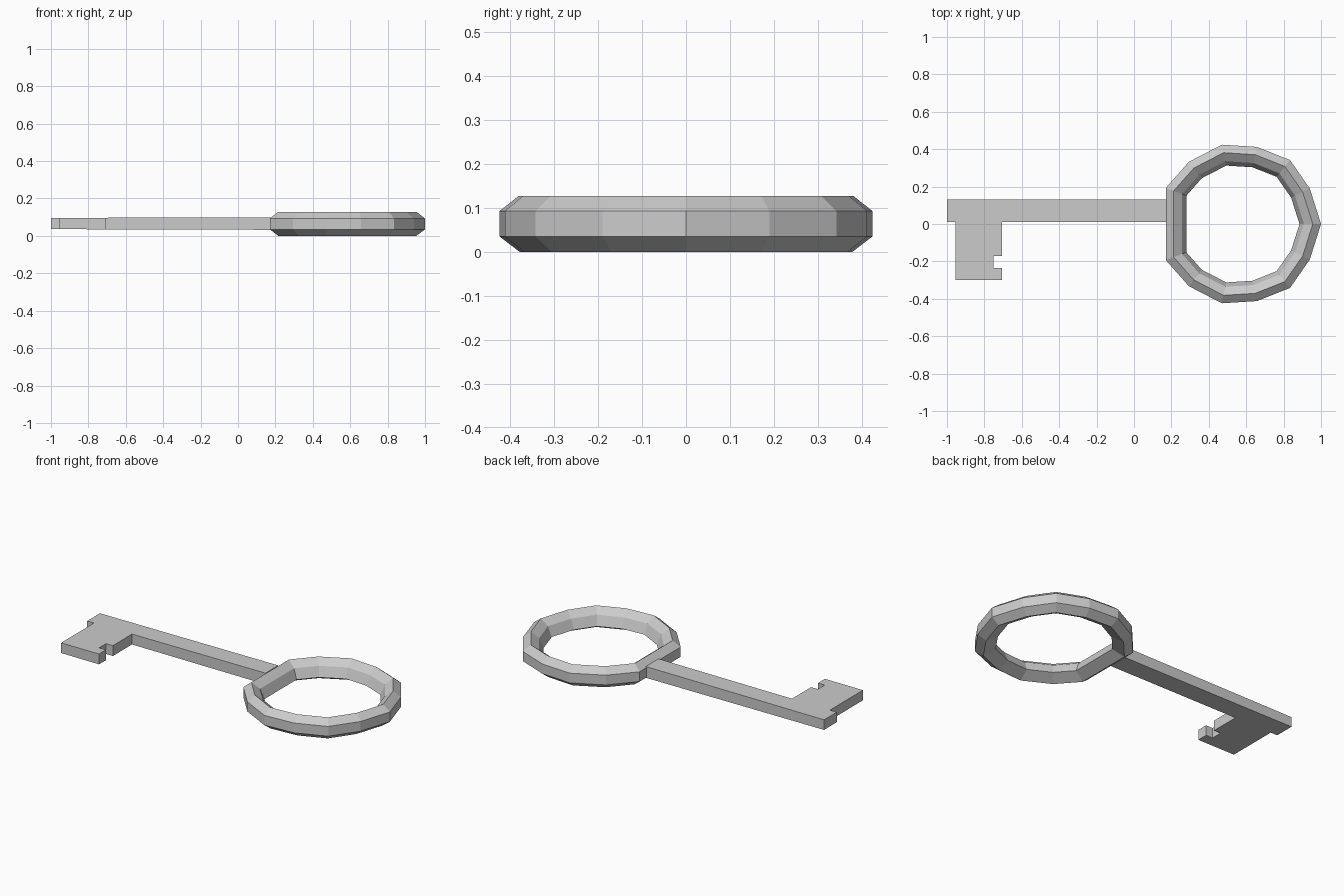
import bpy
from mathutils import Vector

if "Cube" in bpy.data.objects:
    bpy.data.objects.remove(bpy.data.objects["Cube"])


def make(name, verts, faces):
    mesh = bpy.data.meshes.new(name)
    mesh.from_pydata(verts, [], faces)
    mesh.update()
    obj = bpy.data.objects.new(name, mesh)
    bpy.context.collection.objects.link(obj)
    return obj


# Bow: a thirteen-sided loop, flat where the shaft joins
half = [(0.94, 0.19), (0.834, 0.342), (0.658, 0.412),
        (0.47, 0.424), (0.294, 0.333), (0.17, 0.193)]
loop = [Vector((1, 0))] + [Vector(p) for p in half]
loop += [Vector((x, -y)) for x, y in reversed(half)]
# Cross-section: (inward offset, height)
section = [(0, 0.035), (0, 0.093), (0.042, 0.127),
           (0.087, 0.093), (0.11, 0.035), (0.045, 0.0)]
n, m = len(loop), len(section)
verts = []
for i, p in enumerate(loop):
    a = (p - loop[i - 1]).normalized()
    b = (loop[(i + 1) % n] - p).normalized()
    na, nb = Vector((-a.y, a.x)), Vector((-b.y, b.x))
    miter = (na + nb) / (1 + na.dot(nb))
    for offset, z in section:
        q = p + miter * offset
        verts.append((q.x, q.y, z))
faces = []
for i in range(n):
    i2 = (i + 1) % n
    for j in range(m):
        j2 = (j + 1) % m
        faces.append((i * m + j, i2 * m + j, i2 * m + j2, i * m + j2))
make("bow_ring", verts, faces)

# Shaft with notched bit: one extruded outline, slightly thicker at the bow
outline = [(-1, 0.13), (-1, 0.01), (-0.955, 0.01), (-0.955, -0.3),
           (-0.705, -0.3), (-0.705, -0.235), (-0.75, -0.235), (-0.75, -0.17),
           (-0.705, -0.17), (-0.705, 0.01), (0.174, 0.01), (0.174, 0.13)]
k = len(outline)


def thick(x):
    return 0.030 + 0.0035 * (x + 1) / 1.17


verts = [(x, y, 0.066 - thick(x)) for x, y in outline]
verts += [(x, y, 0.066 + thick(x)) for x, y in outline]
faces = [tuple(reversed(range(k))), tuple(range(k, 2 * k))]
faces += [(i, (i + 1) % k, (i + 1) % k + k, i + k) for i in range(k)]
make("shaft_and_bit", verts, faces)
